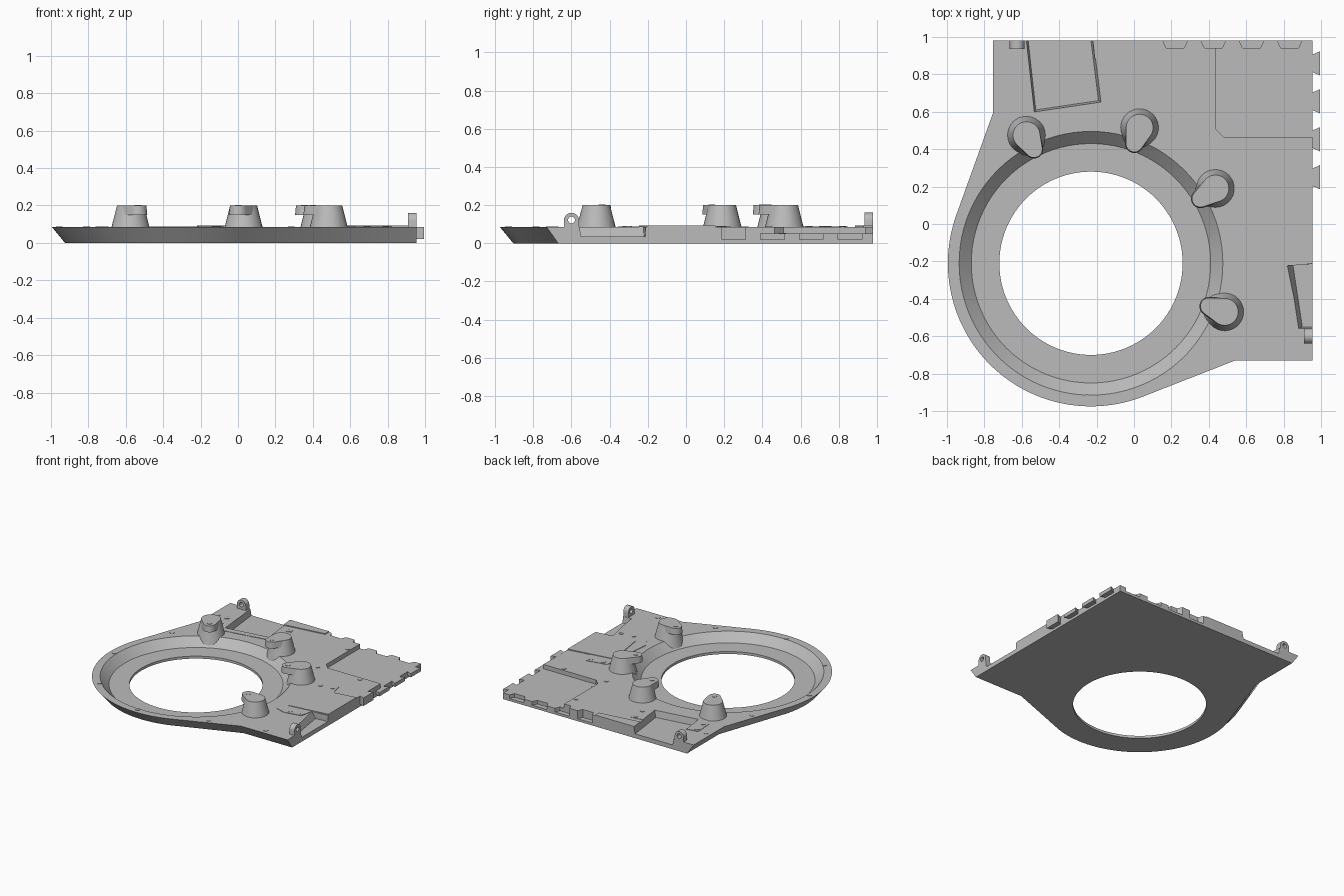
import bpy, bmesh, math
from mathutils import Vector, Matrix

cube = bpy.data.objects.get("Cube")
if cube:
    bpy.data.objects.remove(cube, do_unlink=True)

grey = bpy.data.materials.new("plain grey")
grey.use_nodes = True
COLOUR = (0.5, 0.5, 0.5, 1)
grey.diffuse_color = COLOUR
grey.node_tree.nodes["Principled BSDF"].inputs["Base Color"].default_value = COLOUR

CENTRE = Vector((-0.23, -0.21))
TOP = 0.085


def finish(name, bm):
    bmesh.ops.recalc_face_normals(bm, faces=bm.faces)
    mesh = bpy.data.meshes.new(name)
    bm.to_mesh(mesh)
    bm.free()
    mesh.materials.append(grey)
    ob = bpy.data.objects.new(name, mesh)
    bpy.context.collection.objects.link(ob)
    return ob


def prism(name, low, z0, z1, high=None):
    """Closed solid between two outlines of equal length."""
    bm = bmesh.new()
    a = [bm.verts.new((x, y, z0)) for x, y in low]
    b = [bm.verts.new((x, y, z1)) for x, y in (high or low)]
    bm.faces.new(a[::-1])
    bm.faces.new(b)
    for i in range(len(a)):
        j = (i + 1) % len(a)
        bm.faces.new((a[i], a[j], b[j], b[i]))
    return finish(name, bm)


def hull(name, points):
    bm = bmesh.new()
    for p in points:
        bm.verts.new(p)
    res = bmesh.ops.convex_hull(bm, input=bm.verts)
    loose = [g for g in set(res["geom_interior"] + res["geom_unused"])
             if isinstance(g, bmesh.types.BMVert)]
    bmesh.ops.delete(bm, geom=loose, context="VERTS")
    bmesh.ops.dissolve_limit(bm, angle_limit=0.01, verts=bm.verts, edges=bm.edges)
    return finish(name, bm)


def circle(c, r, n=32):
    return [(c[0] + r * math.cos(math.tau * i / n), c[1] + r * math.sin(math.tau * i / n))
            for i in range(n)]


def at(points, z):
    return [(x, y, z) for x, y in points]


def cut(targets, cutter):
    bpy.context.view_layer.update()
    for ob in targets:
        mod = ob.modifiers.new("cut", "BOOLEAN")
        mod.operation = "DIFFERENCE"
        mod.solver = "EXACT"
        mod.object = cutter
        bpy.context.view_layer.objects.active = ob
        bpy.ops.object.modifier_apply(modifier=mod.name)
    bpy.data.objects.remove(cutter, do_unlink=True)


def outline(r, left, front, p_left, p_front):
    """Square back corner running by tangents into a round front."""
    def tangent(p, sign):
        d = Vector(p) - CENTRE
        return math.atan2(d.y, d.x) + sign * math.acos(r / d.length)
    start, end = tangent(p_left, 1), tangent(p_front, -1) + math.tau
    n = 72
    arc = [(CENTRE.x + r * math.cos(start + (end - start) * i / n),
            CENTRE.y + r * math.sin(start + (end - start) * i / n)) for i in range(n + 1)]
    return [(0.955, front), (0.955, 0.98), (left, 0.98), p_left] + arc + [p_front]


# Base plate with undercut round edge
plate = prism("base_plate",
              outline(0.695, -0.695, -0.67, (-0.695, 0.57), (0.52, -0.67)), 0, TOP,
              outline(0.765, -0.755, -0.73, (-0.755, 0.59), (0.54, -0.73)))

# Thin pads and raised covers
pads = [
    prism("rear_pad", [(-0.65, 0.77), (-0.54, 0.79), (-0.19, 0.84), (-0.1, 0.85), (-0.075, 0.7),
                       (-0.09, 0.62), (-0.56, 0.545), (-0.64, 0.61)], TOP - 0.01, TOP + 0.003),
    prism("side_pad", [(0.565, 0.2), (0.74, 0.235), (0.765, 0.13), (0.82, -0.225), (0.8, -0.33),
                       (0.66, -0.355), (0.58, -0.33), (0.525, -0.24)], TOP - 0.01, TOP + 0.003)]
prism("rear_cover", [(-0.22, 0.98), (-0.21, 0.885), (0.13, 0.93), (0.13, 0.98)],
      TOP - 0.01, TOP + 0.007)
prism("side_cover", [(0.575, 0.1), (0.625, -0.245), (0.955, -0.205), (0.955, 0.155)],
      TOP - 0.01, TOP + 0.007)

# Bowl and central opening
cut([plate], prism("bowl_cutter", circle(CENTRE, 0.64, 96), 0.02, TOP + 0.065,
                   circle(CENTRE, 0.77, 96)))
cut([plate], prism("hole_cutter", circle(CENTRE, 0.49, 96), -0.1, 0.2))

# Recesses: rear bay, side bay and the lowered corner panel
cut([plate] + pads, prism("rear_bay_cutter", [(-0.57, 1.02), (-0.525, 0.61), (-0.19, 0.66),
                                              (-0.235, 1.02)], 0.035, 0.135,
                          [(-0.59, 1.02), (-0.54, 0.59), (-0.165, 0.645), (-0.21, 1.02)]))
cut([plate] + pads, prism("side_bay_cutter", [(0.85, -0.22), (0.9, -0.55), (1, -0.55),
                                              (1, -0.21)], 0.035, 0.135,
                          [(0.79, -0.227), (0.86, -0.565), (1, -0.565), (1, -0.203)]))
cut([plate], prism("panel_cutter", [(0.435, 1.02), (0.435, 0.51), (0.48, 0.465),
                                    (1, 0.465), (1, 1.02)], 0.05, 0.2))

# Interlocking teeth on the side, matching sockets along the back
for i in range(4):
    y = 0.25 + 0.203 * i
    top = TOP if i == 0 else 0.05
    prism("side_tooth", [(0.95, y - 0.045), (0.995, y - 0.065), (0.995, y + 0.065),
                         (0.95, y + 0.045)], 0.02, top)
    x = 0.22 + 0.204 * i
    cut([plate], prism("socket_cutter", [(x - 0.047, 0.94), (x + 0.047, 0.94),
                                         (x + 0.075, 1), (x - 0.075, 1)], 0.02, 0.2))


# Screw heads
def screw(x, y, z, r=0.018):
    prism("screw", circle((x, y), r, 16), z - 0.01, z + 0.003)


for x, y in [(-0.71, 0.76), (-0.81, 0.31), (-0.955, -0.22), (-0.745, -0.715), (-0.25, -0.93),
             (0.285, -0.785), (0.73, -0.685), (0.41, 0.82), (0.41, 0.435), (0.79, 0.435)]:
    screw(x, y, TOP)
screw(0.475, 0.505, 0.05)
for x, y in [(-0.62, 0.745), (-0.605, 0.645), (-0.125, 0.82), (-0.11, 0.715),
             (0.615, 0.18), (0.715, 0.195), (0.69, -0.315), (0.79, -0.3)]:
    screw(x, y, TOP + 0.003)

# Tapered clamp posts whose heads reach over the bowl
for base, tip in [((-0.575, 0.475), (-0.535, 0.4)), ((0.03, 0.515), (0.002, 0.43)),
                  ((0.435, 0.19), (0.355, 0.135)), ((0.485, -0.47), (0.4, -0.44))]:
    hull("post", at(circle(base, 0.115), 0.03) + at(circle(base, 0.072), 0.2))
    hull("post_head", at(circle(tip, 0.05), 0.15) + at(circle(tip, 0.045), 0.2)
         + at(circle(base, 0.078), 0.15) + at(circle(base, 0.072), 0.2))
    screw(tip[0], tip[1], 0.2)

# Hinge lugs with pin holes
for name, place, turn in [("side_lug", (0.91, -0.6), 0), ("rear_lug", (-0.625, 0.98), -90)]:
    arch = [(0.04 * math.cos(math.pi * i / 16), 0.12 + 0.04 * math.sin(math.pi * i / 16))
            for i in range(17)]
    lug = prism(name, arch + [(-0.04, 0.04), (0.04, 0.04)], 0, 0.045)
    cut([lug], prism("pin_cutter", circle((0, 0.122), 0.018, 20), -0.1, 0.1))
    upright = Matrix(((0, 0, 1, 0), (1, 0, 0, 0), (0, 1, 0, 0), (0, 0, 0, 1)))
    lug.data.transform(Matrix.Translation((*place, 0))
                       @ Matrix.Rotation(math.radians(turn), 4, "Z") @ upright)

# Smooth the round surfaces, keep edges crisp
for ob in bpy.context.collection.objects:
    if ob.type == "MESH" and grey.name in ob.data.materials:
        ob.data.shade_smooth()
        ob.data.set_sharp_from_angle(angle=math.radians(30))
